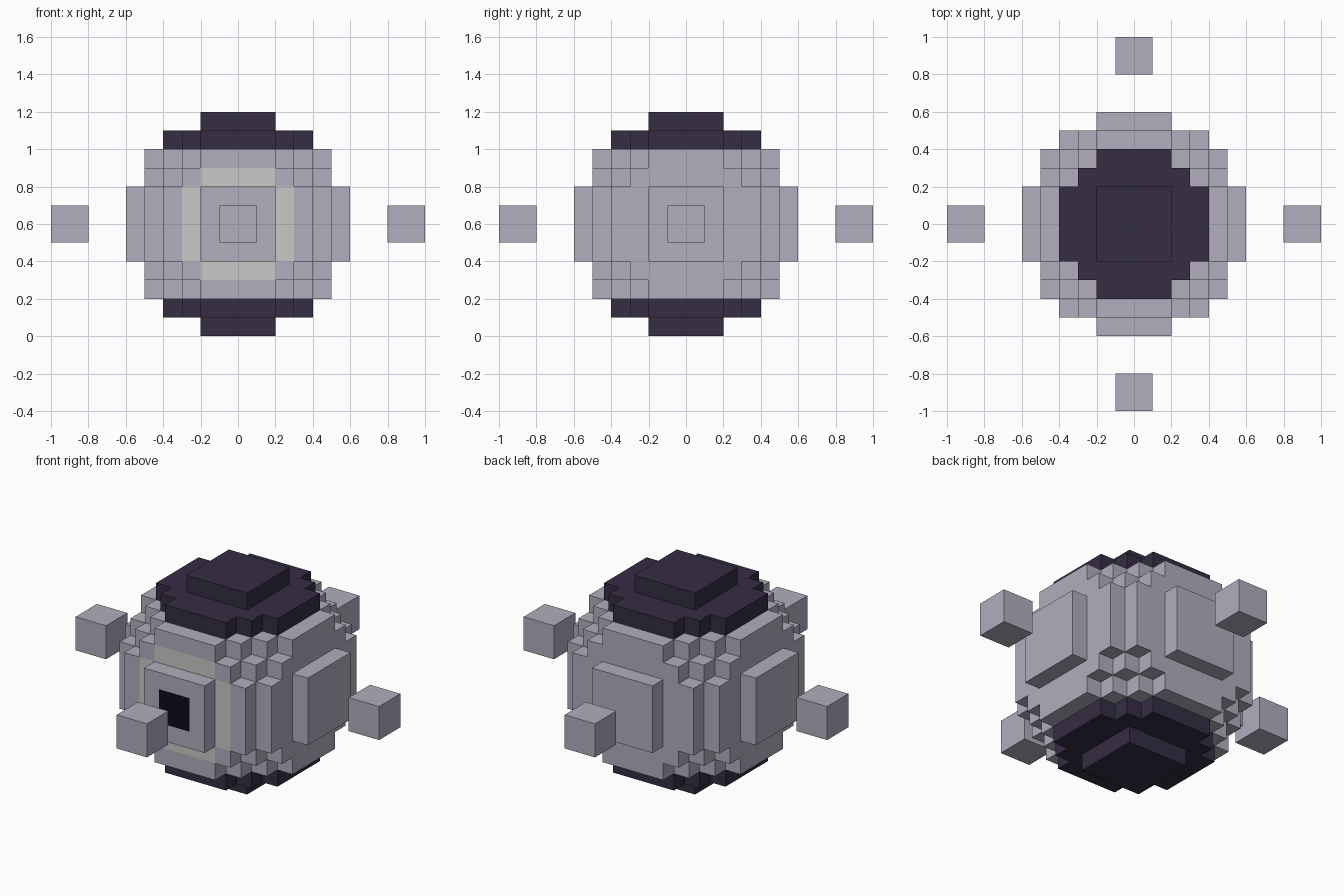
import bpy, bmesh, math
from mathutils import Vector

if "Cube" in bpy.data.objects:
    bpy.data.objects.remove(bpy.data.objects["Cube"])

V = 0.1          # block size
R = 6            # ball radius in blocks
CENTRE = Vector((0, 0, 0.6))


def srgb(r, g, b):
    lin = [(c / 255 / 12.92) if c < 10 else ((c / 255 + 0.055) / 1.055) ** 2.4 for c in (r, g, b)]
    return (*lin, 1)


def material(name, rgb):
    m = bpy.data.materials.new(name)
    m.diffuse_color = srgb(*rgb)
    m.use_nodes = True
    m.node_tree.nodes["Principled BSDF"].inputs["Base Color"].default_value = m.diffuse_color
    return m


LAVENDER = material("lavender grey", (178, 174, 190))
PURPLE = material("dark purple", (53, 45, 68))
PALE = material("pale grey", (200, 200, 198))
BLACK = material("near black", (12, 12, 28))
MATS = [LAVENDER, PURPLE, PALE, BLACK]


def filled(c):
    return sum((i + 0.5) ** 2 for i in c) <= R * R


def colour(c, n):
    """Colour of the block face at cell c facing n."""
    if c[2] >= 4 or c[2] < -4:
        return 1
    if n == (0, -1, 0):
        x, z = abs(c[0] + 0.5), abs(c[2] + 0.5)
        if c[1] == -6 and max(x, z) < 1:
            return 3                                  # pupil
        if c[1] == -5 and 2 < max(x, z) < 3 and min(x, z) < 2:
            return 2                                  # ring round the eye
    return 0


def add_object(name, bm, mats):
    me = bpy.data.meshes.new(name)
    bm.to_mesh(me)
    bm.free()
    for m in mats:
        me.materials.append(m)
    ob = bpy.data.objects.new(name, me)
    bpy.context.collection.objects.link(ob)
    return ob


def block_shell(name, layers):
    """Outer faces of the blocky ball within the given layers."""
    bm = bmesh.new()
    for z in layers:
        for x in range(-R, R):
            for y in range(-R, R):
                c = (x, y, z)
                if not filled(c):
                    continue
                for axis in range(3):
                    for s in (-1, 1):
                        n = [0, 0, 0]
                        n[axis] = s
                        if filled([a + b for a, b in zip(c, n)]):
                            continue
                        u, w = (axis + 1) % 3, (axis + 2) % 3
                        corners = []
                        for du, dw in ((0, 0), (1, 0), (1, 1), (0, 1))[::s]:
                            p = Vector(c)
                            p[axis] += (s + 1) // 2
                            p[u] += du
                            p[w] += dw
                            corners.append(bm.verts.new(p * V + CENTRE))
                        bm.faces.new(corners).material_index = colour(c, tuple(n))
    bmesh.ops.remove_doubles(bm, verts=bm.verts[:], dist=0.001)
    # merge neighbouring flat faces of one colour
    bmesh.ops.dissolve_limit(bm, angle_limit=math.radians(1), verts=bm.verts[:],
                             edges=bm.edges[:], delimit={'MATERIAL'})
    add_object(name, bm, MATS)


# Ball: body with the eye on its front, and the two end caps
block_shell("body", range(-4, 4))
block_shell("top_cap", range(4, 6))
block_shell("bottom_cap", range(-6, -4))

# Four floating cubes around the ball
for name, x, y in (("right", 0.9, 0), ("left", -0.9, 0), ("back", 0, 0.9), ("front", 0, -0.9)):
    bm = bmesh.new()
    bmesh.ops.create_cube(bm, size=0.2)
    cube = add_object(name + "_cube", bm, [LAVENDER])
    cube.location = (x, y, CENTRE.z)
